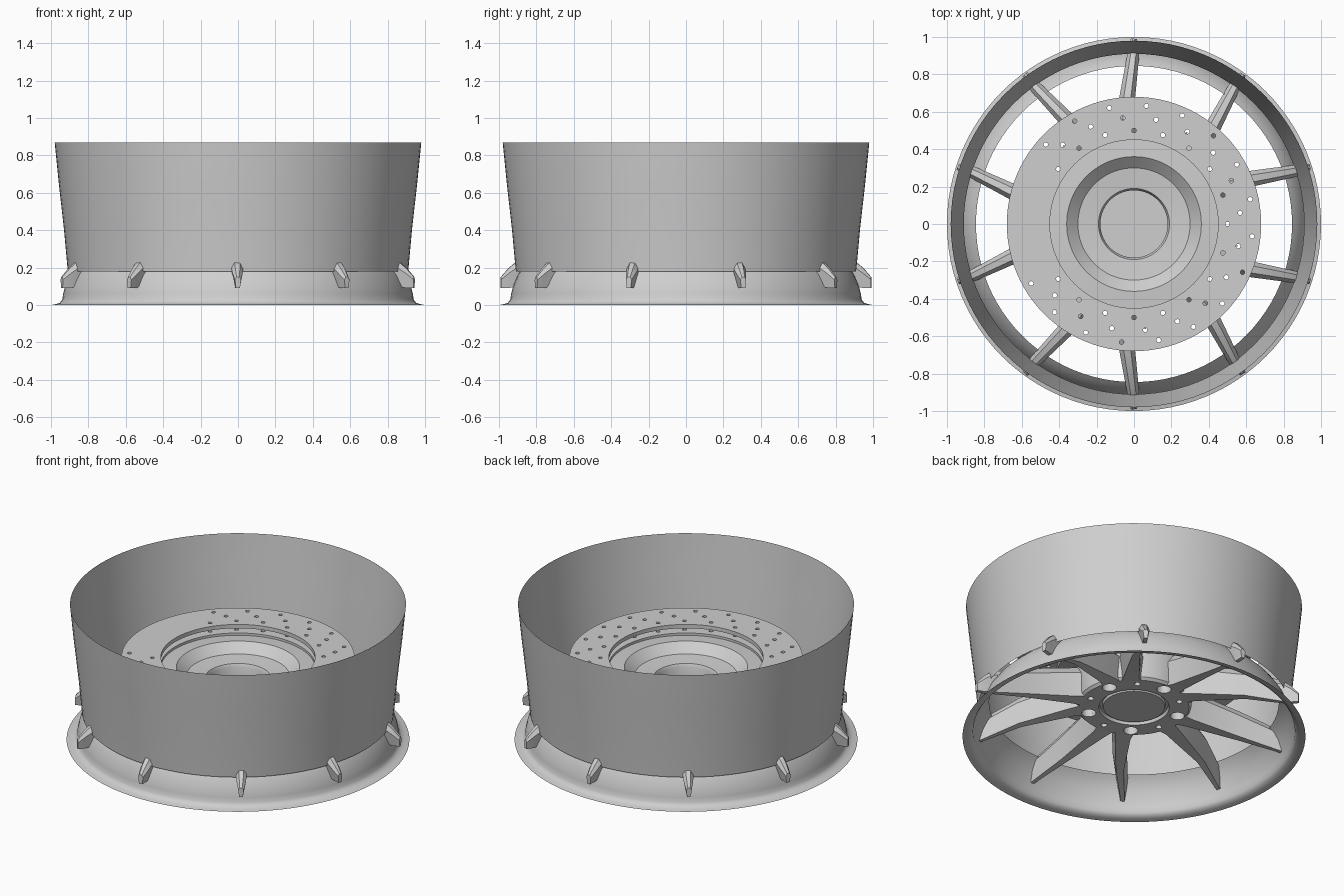
import bpy, bmesh, math
from mathutils import Matrix, Vector

cube = bpy.data.objects.get("Cube")
if cube:
    bpy.data.objects.remove(cube, do_unlink=True)

# One plain metal colour
metal = bpy.data.materials.new("light_grey_metal")
metal.use_nodes = True
colour = (0.62, 0.62, 0.62, 1)
metal.diffuse_color = colour
metal.node_tree.nodes["Principled BSDF"].inputs["Base Color"].default_value = colour


def add_object(name, bm, recalc=True):
    if recalc:
        bmesh.ops.recalc_face_normals(bm, faces=bm.faces)
    mesh = bpy.data.meshes.new(name)
    bm.to_mesh(mesh)
    bm.free()
    mesh.materials.append(metal)
    obj = bpy.data.objects.new(name, mesh)
    bpy.context.collection.objects.link(obj)
    return obj


def activate(obj):
    bpy.ops.object.select_all(action="DESELECT")
    obj.select_set(True)
    bpy.context.view_layer.objects.active = obj


def smooth(obj, degrees=30):
    activate(obj)
    bpy.ops.object.shade_smooth_by_angle(angle=math.radians(degrees))


def lathe(name, profile, steps=96, closed=False):
    """Turn a (radius, height) profile around the vertical axis."""
    bm = bmesh.new()
    verts = [bm.verts.new((r, 0, z)) for r, z in profile]
    edges = [bm.edges.new(pair) for pair in zip(verts, verts[1:])]
    if closed:
        edges.append(bm.edges.new((verts[-1], verts[0])))
    bmesh.ops.spin(bm, geom=verts + edges, axis=(0, 0, 1), cent=(0, 0, 0),
                   angle=math.tau, steps=steps, use_duplicate=False)
    bmesh.ops.remove_doubles(bm, verts=bm.verts, dist=0.0005)
    return add_object(name, bm)


def drill_set(name, holes, z_low, z_high):
    """Cylinders at (radius, degrees, size) used as a cutter."""
    bm = bmesh.new()
    for r, deg, size in holes:
        a = math.radians(deg)
        spot = Vector((r * math.cos(a), r * math.sin(a), (z_low + z_high) / 2))
        bmesh.ops.create_cone(bm, cap_ends=True, segments=16, radius1=size, radius2=size,
                              depth=z_high - z_low, matrix=Matrix.Translation(spot))
    obj = add_object(name, bm)
    obj.hide_render = True
    return obj


def cut(obj, cutter):
    mod = obj.modifiers.new("holes", "BOOLEAN")
    mod.operation = "DIFFERENCE"
    mod.solver = "EXACT"
    mod.object = cutter
    activate(obj)
    bpy.ops.object.modifier_apply(modifier=mod.name)


# Barrel: thin flared wall
smooth(lathe("rim_barrel", [(0.91, 0.18), (0.93, 0.4), (0.958, 0.65), (0.98, 0.87)]))

# Front lip: flange curling inward and up
smooth(lathe("rim_lip", [(1.0, 0), (0.975, 0.005), (0.952, 0.012), (0.939, 0.03),
                         (0.935, 0.06), (0.925, 0.1), (0.9, 0.16), (0.87, 0.205),
                         (0.845, 0.23)]), 40)

# Hub with centre cap and a cupped back
hub = lathe("hub", [(0, 0.2), (0.18, 0.2), (0.185, 0.215), (0.2, 0.215), (0.205, 0.195),
                    (0.32, 0.195), (0.335, 0.21), (0.35, 0.4), (0.45, 0.42), (0.45, 0.46),
                    (0.36, 0.465), (0.3, 0.41), (0.19, 0.4), (0.18, 0.38), (0.18, 0.25),
                    (0, 0.25)])

# Ten spokes in five V pairs: u, v, front half width, back half width, front z, back z
sections = [
    (0.24, 0.05, 0.07, 0.08, 0.2, 0.4),
    (0.36, 0.075, 0.045, 0.065, 0.19, 0.39),
    (0.655, 0.175, 0.022, 0.042, 0.15, 0.32),
    (0.86, 0.275, 0.012, 0.032, 0.1, 0.235),
    (0.9, 0.29, 0.012, 0.028, 0.092, 0.2),
    (0.942, 0.306, 0.011, 0.016, 0.092, 0.15),
]


def spoke(index, pair_angle, side):
    bm = bmesh.new()
    turn = Matrix.Rotation(math.radians(pair_angle), 3, "Z")
    rings = []
    for u, v, wf, wb, zf, zb in sections:
        shoulder = zb - (zb - zf) * 0.25
        outline = [(-wf, zf), (wf, zf), (wb, shoulder), (wb * 0.45, zb),
                   (-wb * 0.45, zb), (-wb, shoulder)]
        rings.append([bm.verts.new(turn @ Vector((u - w * 0.4, side * (v + w * 0.92), z)))
                      for w, z in outline])
    for a, b in zip(rings, rings[1:]):
        for i in range(len(a)):
            j = (i + 1) % len(a)
            bm.faces.new((a[i], a[j], b[j], b[i]))
    bm.faces.new(rings[0])
    bm.faces.new(rings[-1])
    return add_object(f"spoke_{index}", bm)


spokes = [spoke(2 * k + (s > 0), 36 + 72 * k, s) for k in range(5) for s in (-1, 1)]

# Bolt recesses and small pin holes
bolts = [(0.272, 90 + 72 * k, 0.042) for k in range(5)]
pins = [(0.272, 126 + 72 * k, 0.018) for k in range(5)]
bolt_cutter = drill_set("bolt_cutter", bolts + pins, 0.1, 0.3)
for part in [hub] + spokes:
    cut(part, bolt_cutter)
    smooth(part)
bpy.data.objects.remove(bolt_cutter, do_unlink=True)

# Vented brake disc: two drilled plates, undrilled on the left-hand stretch
holes = []
for k in range(20):
    for row, r in enumerate((0.5, 0.57, 0.635)):
        deg = 18 * k + 6 * row
        if not 148 < deg % 360 < 208:
            holes.append((r, deg, 0.012))
disc_cutter = drill_set("disc_cutter", holes, 0.4, 0.6)
for name, low, high in (("brake_disc_back", 0.505, 0.53), ("brake_disc_front", 0.45, 0.475)):
    plate = lathe(name, [(0.45, low), (0.68, low), (0.68, high), (0.45, high)], closed=True)
    cut(plate, disc_cutter)
    smooth(plate)
bpy.data.objects.remove(disc_cutter, do_unlink=True)

# Vanes joining the two plates
bm = bmesh.new()
for k in range(30):
    place = (Matrix.Rotation(math.tau * k / 30, 4, "Z") @ Matrix.Translation((0.54, 0, 0.49))
             @ Matrix.Diagonal((0.05, 0.008, 0.04, 1)))
    bmesh.ops.create_cube(bm, size=1, matrix=place)
add_object("disc_vanes", bm)
